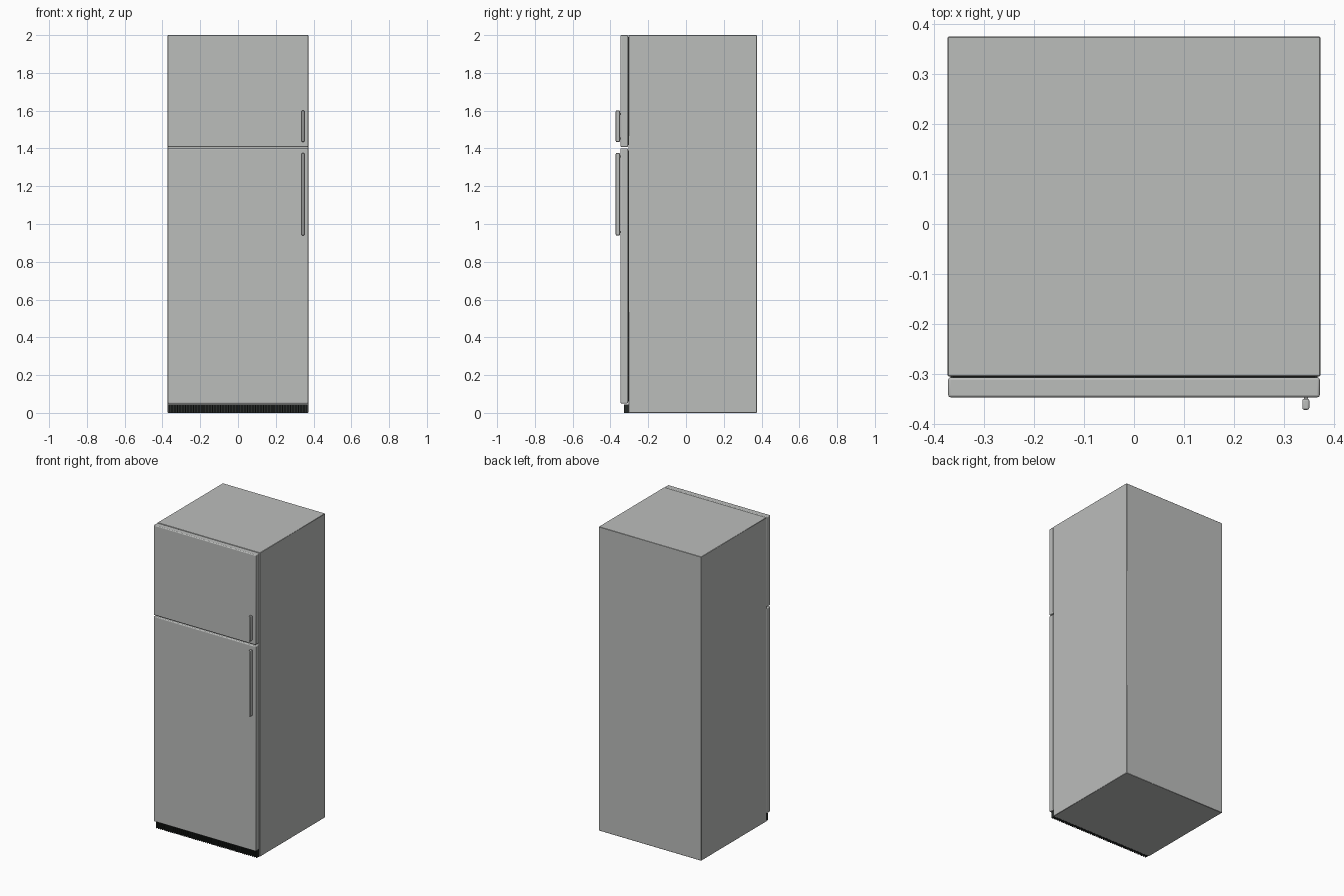
import bpy

cube = bpy.data.objects.get("Cube")
if cube:
    bpy.data.objects.remove(cube, do_unlink=True)


def make_material(name, rgb):
    mat = bpy.data.materials.new(name)
    mat.use_nodes = True
    color = (*rgb, 1.0)
    mat.diffuse_color = color
    mat.node_tree.nodes["Principled BSDF"].inputs["Base Color"].default_value = color
    return mat


def make_box(name, x, y, z, mat, bevel=0.0, segments=2):
    """Box from (min, max) ranges, with optional rounded edges."""
    ranges = (x, y, z)
    bpy.ops.mesh.primitive_cube_add(size=1, location=[(a + b) / 2 for a, b in ranges])
    ob = bpy.context.object
    ob.name = name
    ob.scale = [b - a for a, b in ranges]
    bpy.ops.object.transform_apply(location=False, rotation=False, scale=True)
    ob.data.materials.append(mat)
    if bevel:
        mod = ob.modifiers.new("Rounded edges", "BEVEL")
        mod.width = bevel
        mod.segments = segments
        bpy.ops.object.shade_smooth_by_angle()
    return ob


grey = make_material("light grey enamel", (0.5, 0.51, 0.5))
dark = make_material("dark plastic", (0.02, 0.024, 0.022))

# Cabinet
make_box("cabinet", (-0.373, 0.373), (-0.305, 0.375), (0, 2), grey, 0.002, 1)

# Doors, with their hidden seals bridging to the cabinet
for name, z in (("fridge", (0.05, 1.4)), ("freezer", (1.408, 2))):
    make_box(name + "_door", (-0.372, 0.372), (-0.347, -0.307), z, grey, 0.005, 3)
    seal_z = (z[0] + 0.01, z[1] - 0.01)
    make_box(name + "_seal", (-0.362, 0.362), (-0.309, -0.304), seal_z, dark)

# Handles: rounded bar with a mounting post near each end
for name, low, high in (("fridge", 0.94, 1.375), ("freezer", 1.435, 1.6)):
    make_box(name + "_handle", (0.337, 0.351), (-0.372, -0.35), (low, high), grey, 0.004, 3)
    for end, z in (("lower", low + 0.012), ("upper", high - 0.024)):
        make_box(f"{name}_handle_{end}_post", (0.34, 0.348), (-0.352, -0.345),
                 (z, z + 0.012), grey)

# Kick plate with a row of vertical slats
make_box("kick_plate", (-0.367, 0.367), (-0.318, -0.304), (0, 0.045), dark)
slats = make_box("kick_plate_slats", (-0.367, -0.36), (-0.329, -0.317), (0, 0.045), dark)
array = slats.modifiers.new("Slat row", "ARRAY")
array.count = 52
array.use_relative_offset = False
array.use_constant_offset = True
array.constant_offset_displace = (0.727 / 51, 0, 0)
